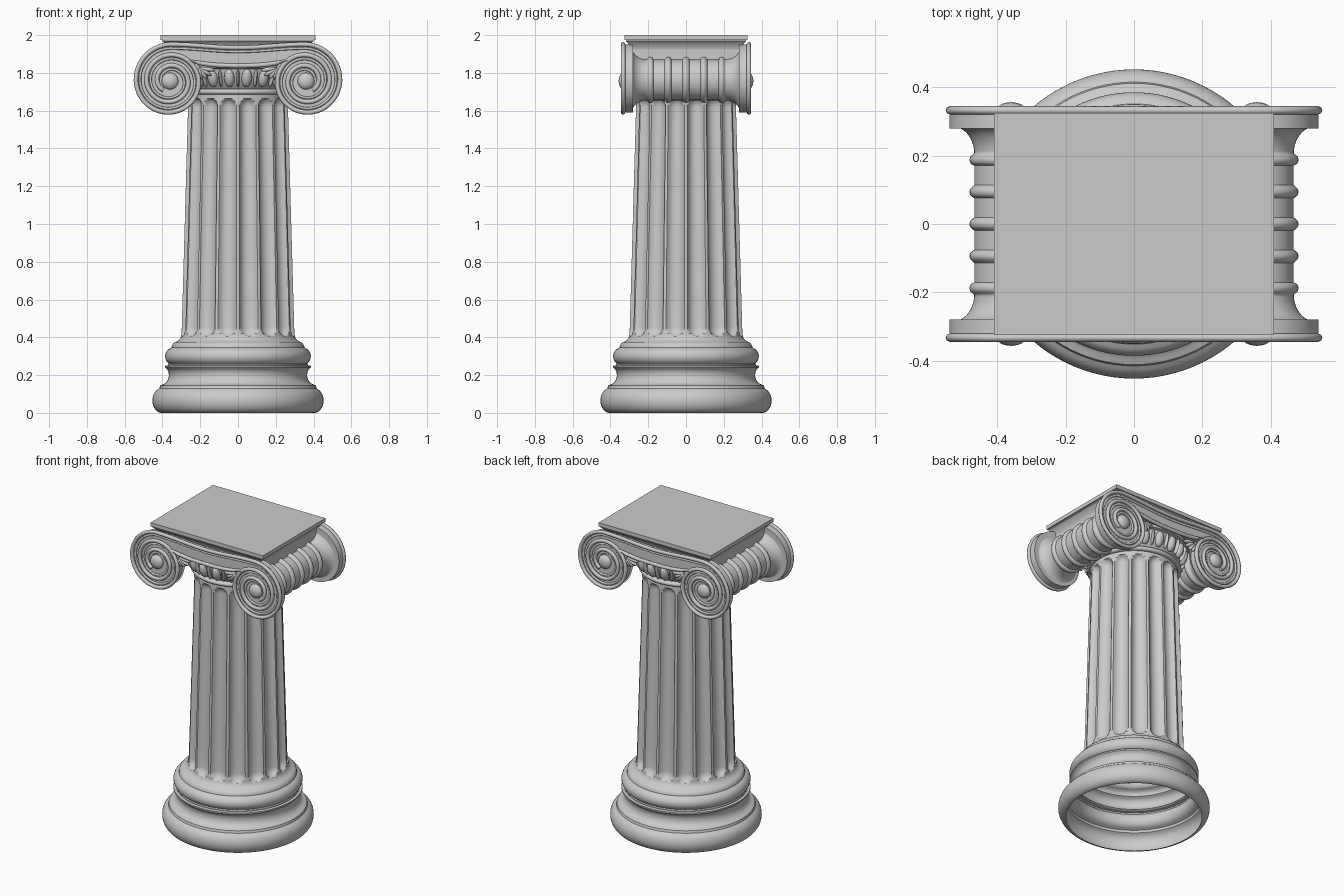
import bpy, bmesh
from math import sin, cos, pi, sqrt, radians, exp
from mathutils import Matrix, Vector

if "Cube" in bpy.data.objects:
    bpy.data.objects.remove(bpy.data.objects["Cube"])

CX, CZ = 0.36, 1.757      # volute centre
Y_FACE = 0.326            # volute face plane


def add(name, bm, angle=35):
    bmesh.ops.recalc_face_normals(bm, faces=bm.faces[:])
    me = bpy.data.meshes.new(name)
    bm.to_mesh(me)
    bm.free()
    ob = bpy.data.objects.new(name, me)
    bpy.context.collection.objects.link(ob)
    bpy.ops.object.select_all(action='DESELECT')
    ob.select_set(True)
    bpy.context.view_layer.objects.active = ob
    bpy.ops.object.shade_smooth_by_angle(angle=radians(angle))
    return ob


def grid_rings(bm, rings):
    rows = [[bm.verts.new(p) for p in ring] for ring in rings]
    for a, b in zip(rows, rows[1:]):
        for i in range(len(a)):
            j = (i + 1) % len(a)
            bm.faces.new((a[i], a[j], b[j], b[i]))
    return rows


def lathe(name, profile, n=96, matrix=Matrix()):
    bm = bmesh.new()
    grid_rings(bm, [[matrix @ Vector((r * cos(2 * pi * i / n), r * sin(2 * pi * i / n), z))
                     for i in range(n)] for r, z in profile])
    return add(name, bm)


def tube(name, pts, radius):
    cu = bpy.data.curves.new(name, 'CURVE')
    cu.dimensions = '3D'
    cu.bevel_depth, cu.bevel_resolution, cu.use_fill_caps = radius, 2, True
    sp = cu.splines.new('POLY')
    sp.points.add(len(pts) - 1)
    for p, co in zip(sp.points, pts):
        p.co = (*co, 1)
    tmp = bpy.data.objects.new(name, cu)
    bpy.context.collection.objects.link(tmp)
    me = bpy.data.meshes.new_from_object(tmp.evaluated_get(bpy.context.evaluated_depsgraph_get()))
    bpy.data.objects.remove(tmp)
    bm = bmesh.new()
    bm.from_mesh(me)
    return add(name, bm, 50)


def box(name, layers):
    # stacked rectangles: (half x, half y, z)
    bm = bmesh.new()
    rows = grid_rings(bm, [[(-x, -y, z), (x, -y, z), (x, y, z), (-x, y, z)] for x, y, z in layers])
    bm.faces.new(rows[0])
    bm.faces.new(rows[-1])
    return add(name, bm, 30)


def arc(r, z, rr, rz, a0, a1, n=10):
    return [(r + rr * cos(radians(a0 + (a1 - a0) * i / n)),
             z + rz * sin(radians(a0 + (a1 - a0) * i / n))) for i in range(n + 1)]


# base: lower torus, scotia, upper torus, open underneath
lathe("base", arc(0.405, 0.065, 0.048, 0.065, -90, 62, 14) + [(0.416, 0.13), (0.412, 0.145)]
      + arc(0.412, 0.2, 0.046, 0.052, 260, 150, 8) + [(0.378, 0.232), (0.386, 0.24), (0.386, 0.249),
      (0.37, 0.252), (0.37, 0.256)] + arc(0.345, 0.3, 0.041, 0.044, -60, 75, 10)
      + [(0.352, 0.345), (0.35, 0.358), (0.338, 0.372), (0.315, 0.378)])

# fluted shaft: 16 flutes with rounded ends
FL, SUB = 16, 14
Z0, Z1, R = 0.405, 1.665, 0.05
levels = [0.376, 0.384, 0.395] + [Z0 + R * (1 - cos(pi / 2 * i / 8)) for i in range(9)]
levels += [Z0 + R + (Z1 - Z0 - 2 * R) * i / 10 for i in range(1, 10)]
levels += [Z1 - R * (1 - cos(pi / 2 * i / 8)) for i in range(8, -1, -1)] + [1.68, 1.70, 1.72]
rings = []
for z in levels:
    base = 0.299 - 0.036 * (z - 0.4) / 1.27 + 0.03 * exp(-(z - 0.376) / 0.012)
    e = max(0, (Z0 + R - z) / R, (z - Z1 + R) / R)
    f2 = max(0, 1 - e * e)
    ring = []
    for i in range(FL * SUB):
        u = ((i % SUB) / SUB * 2 - 1) / 0.8
        r = base - 0.034 * sqrt(max(0, f2 - u * u))
        a = 2 * pi * i / (FL * SUB)
        ring.append((r * cos(a), r * sin(a), z))
    rings.append(ring)
bm = bmesh.new()
grid_rings(bm, rings)
add("fluted_shaft", bm, 40)

# echinus with egg and dart moulding
lathe("echinus", [(0.255, 1.685)] + arc(0.268, 1.7, 0.015, 0.014, -80, 80, 8)
      + [(0.262, 1.716), (0.278, 1.735), (0.292, 1.76), (0.302, 1.79), (0.308, 1.82),
         (0.325, 1.825), (0.33, 1.84), (0.325, 1.855), (0.0, 1.856)])


def ellipsoids(name, mats, seg=12):
    bm = bmesh.new()
    for m in mats:
        bmesh.ops.create_uvsphere(bm, u_segments=seg, v_segments=8, radius=1, matrix=m)
    return add(name, bm, 60)


def around(i, n, r, z, size, tilt):
    return (Matrix.Rotation(2 * pi * i / n, 4, 'Z') @ Matrix.Translation((r, 0, z))
            @ Matrix.Rotation(tilt, 4, 'Y') @ Matrix.Diagonal((*size, 1)))


ellipsoids("eggs", [around(i + 0.5, 20, 0.295, 1.772, (0.026, 0.028, 0.05), 0.3) for i in range(20)])
ellipsoids("darts", [around(i, 20, 0.3, 1.772, (0.018, 0.009, 0.05), 0.3) for i in range(20)], 8)


# volute spiral
def spiral(t0, t1, off=0.0):
    n = int((t1 - t0) * 56)
    out = []
    for i in range(n + 1):
        t = t0 + (t1 - t0) * i / n
        r, a = 0.194 - 0.056 * t - off, 2 * pi * t + pi / 2
        out.append((-CX + r * cos(a), CZ + r * sin(a)))
    return out


def top_line(off):
    return [(-x, 1.951 - 0.018 * (0.5 + 0.5 * cos(pi * x / CX)) - off)
            for x in [CX * i / 10 for i in range(10)]]


LOW = [(-0.2, 1.851), (-0.14, 1.843), (-0.07, 1.839), (0, 1.838)]
half = top_line(0) + spiral(0, 0.889) + LOW
outline = half[1:] + [(-x, z) for x, z in reversed(half[:-1])] + [half[0]]
outline = list(dict.fromkeys(outline))

for sy, side in ((-1, "front"), (1, "back")):
    # scroll plate: both volutes and the sagging channel between
    bm = bmesh.new()
    face = bm.faces.new([bm.verts.new((x, sy * 0.28, z)) for x, z in outline])
    ext = bmesh.ops.extrude_face_region(bm, geom=[face])
    bmesh.ops.translate(bm, vec=(0, sy * (Y_FACE - 0.28), 0),
                        verts=[v for v in ext['geom'] if isinstance(v, bmesh.types.BMVert)])
    add(side + "_scroll_plate", bm)
    petals = []
    for sx, hand in ((1, "left"), (-1, "right")):
        tag = f"{side}_{hand}_"

        def path(pts, y):
            return [(sx * x, sy * y, z) for x, z in pts]
        # raised rims and finer inner beads
        tube(tag + "volute_rim", path(top_line(0) + spiral(0, 2.4), 0.333), 0.012)
        tube(tag + "volute_bead", path(top_line(0.021) + spiral(0, 2.2, 0.021), Y_FACE), 0.007)
        tube(tag + "channel_lower_rim", path(spiral(0.8, 0.889) + LOW, 0.333), 0.012)
        # eye
        ellipsoids(tag + "volute_eye", [Matrix.Translation((sx * -CX, sy * 0.33, CZ))
                   @ Matrix.Diagonal((0.045, 0.027, 0.045, 1))], 24)
        # corner palmette petals
        for k, ang in enumerate((8, 32, 56, 80)):
            a, ln = radians(ang), 0.042 - 0.004 * k
            petals.append(Matrix.Translation((sx * (-0.205 + ln * cos(a)), sy * 0.315, 1.825 - ln * sin(a)))
                          @ Matrix.Rotation(sx * a, 4, 'Y') @ Matrix.Diagonal((ln, 0.018, 0.012, 1)))
    ellipsoids(side + "_palmettes", petals)

# side bolsters: flared ends with five rings
prof = []
for i in range(121):
    y = -0.285 + 0.57 * i / 120
    f = max(0, (abs(y) - 0.205) / 0.08)
    r = 0.108 + 0.062 * (1 - sqrt(max(0, 1 - f * f)))
    for k in range(-2, 3):
        d = (y - 0.094 * k) / 0.017
        if abs(d) < 1:
            r = max(r, 0.106 + 0.016 * sqrt(1 - d * d))
    prof.append((r, y))
for sx, hand in ((-1, "left"), (1, "right")):
    lathe(hand + "_bolster", prof, 48,
          Matrix.Translation((sx * CX, 0, CZ + 0.006)) @ Matrix.Rotation(pi / 2, 4, 'X'))

# capital core and abacus
box("capital_core", [(0.375, 0.282, 1.845), (0.375, 0.282, 1.95)])
box("abacus", [(0.375, 0.295, 1.925), (0.38, 0.3, 1.945), (0.392, 0.31, 1.96), (0.40, 0.318, 1.968),
               (0.40, 0.318, 1.974), (0.41, 0.325, 1.975), (0.41, 0.325, 2.0)])
